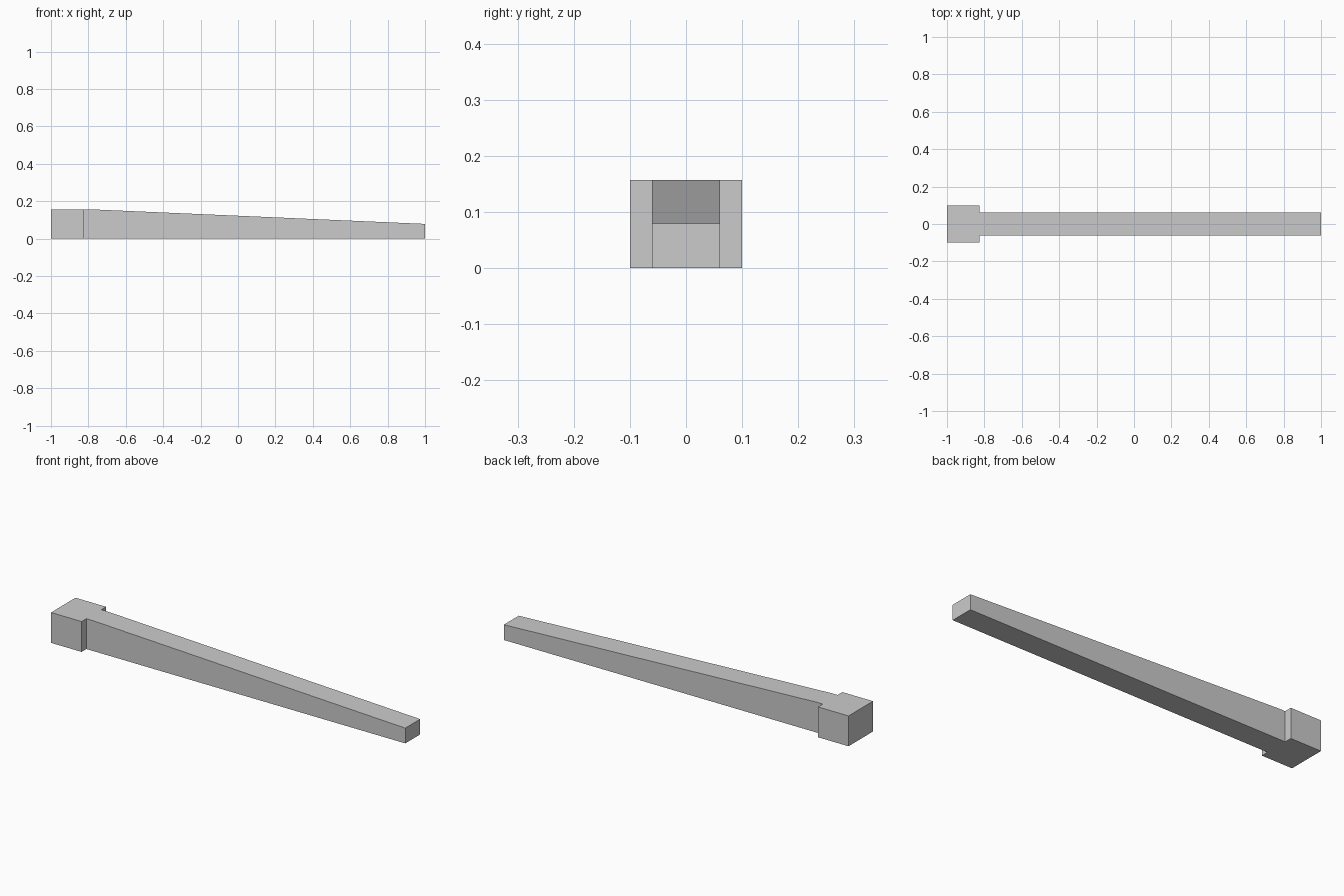
import bpy
import bmesh

cube = bpy.data.objects.get("Cube")
if cube:
    bpy.data.objects.remove(cube, do_unlink=True)

HEAD_END, TAPER_START = -0.825, -0.79
HEAD_HALF, SHAFT_HALF = 0.10, 0.061
HEIGHT, TIP_HEIGHT = 0.157, 0.079

grey = bpy.data.materials.new("plain grey")
grey.use_nodes = True
colour = (0.6, 0.6, 0.6, 1)
grey.diffuse_color = colour
grey.node_tree.nodes["Principled BSDF"].inputs["Base Color"].default_value = colour

# Plan outline: wide head block, then a narrower shaft
half = [(-1, HEAD_HALF), (HEAD_END, HEAD_HALF), (HEAD_END, SHAFT_HALF),
        (TAPER_START, SHAFT_HALF), (1, SHAFT_HALF)]
outline = [(x, -y) for x, y in half] + half[::-1]

bm = bmesh.new()
base = bm.faces.new([bm.verts.new((x, y, 0)) for x, y in outline])
raised = bmesh.ops.extrude_face_region(bm, geom=[base], use_keep_orig=True)["geom"]
top = [v for v in raised if isinstance(v, bmesh.types.BMVert)]

# Raise the top, dropping the tip, after splitting it where the taper begins
for v in top:
    v.co.z = HEIGHT
bend = [v for v in top if abs(v.co.x - TAPER_START) < 0.001]
bmesh.ops.connect_verts(bm, verts=bend)
for v in top:
    if v.co.x > 0.99:
        v.co.z = TIP_HEIGHT
bmesh.ops.recalc_face_normals(bm, faces=bm.faces)

mesh = bpy.data.meshes.new("tapered_bar")
bm.to_mesh(mesh)
bm.free()
mesh.materials.append(grey)
bar = bpy.data.objects.new("tapered_bar", mesh)
bpy.context.collection.objects.link(bar)
